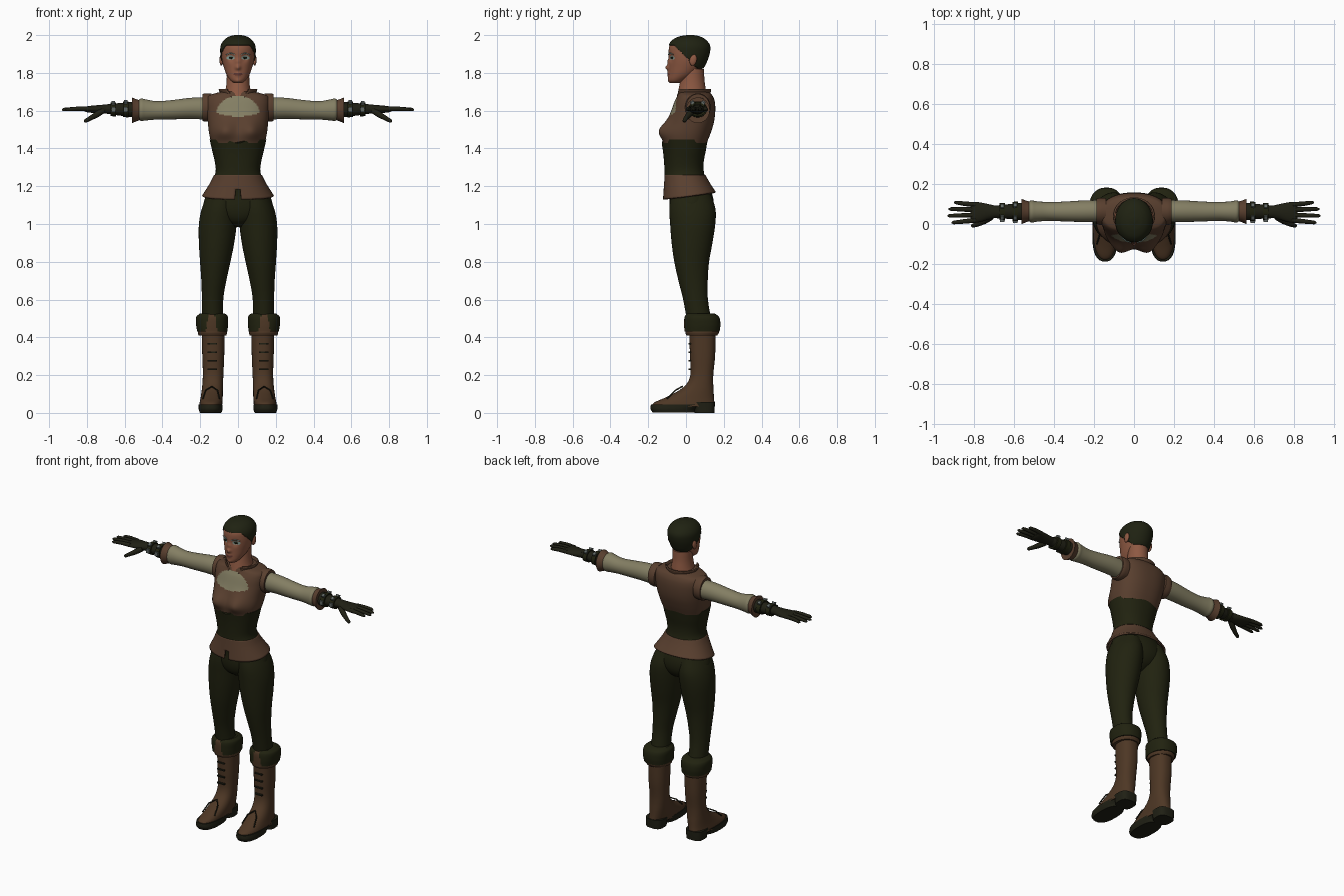
import bpy, bmesh, math
from mathutils import Matrix, Vector

if "Cube" in bpy.data.objects:
    bpy.data.objects.remove(bpy.data.objects["Cube"])
parts = []


def material(name, *rgb):
    m = bpy.data.materials.new(name)
    m.use_nodes = True
    m.diffuse_color = (*rgb, 1)
    bsdf = m.node_tree.nodes["Principled BSDF"]
    bsdf.inputs["Base Color"].default_value = (*rgb, 1)
    bsdf.inputs["Roughness"].default_value = .8
    return m


olive = material("dark olive cloth", .015, .016, .005)
black = material("dark glove leather", .014, .014, .007)
brown = material("vest leather", .1, .05, .028)
tan = material("boot leather", .075, .038, .018)
cream = material("cream shirt", .23, .21, .125)
skin = material("skin", .27, .1, .055)
hair_dark = material("hair", .014, .016, .006)
metal = material("buckle metal", .12, .14, .13)
paint_pale = material("pale face paint", .25, .36, .32)
lip_red = material("lips", .13, .04, .03)


def finish(name, bm, mat, mirror=False):
    """Turn a bmesh into a named object, optionally mirrored left to right."""
    bmesh.ops.recalc_face_normals(bm, faces=bm.faces)
    mesh = bpy.data.meshes.new(name)
    bm.to_mesh(mesh)
    bm.free()
    mesh.materials.append(mat)
    obj = bpy.data.objects.new(name, mesh)
    bpy.context.collection.objects.link(obj)
    if mirror:
        obj.modifiers.new("Mirror", "MIRROR").use_mirror_merge = False
    parts.append(obj)
    return obj


def smooth_rows(rows, steps):
    """Fill in rows along a smooth curve through the given ones."""
    def slope(i, k):
        a, b = rows[max(i - 1, 0)], rows[min(i + 1, len(rows) - 1)]
        return (b[k] - a[k]) / (b[0] - a[0])
    out = []
    for i in range(len(rows) - 1):
        p, q = rows[i], rows[i + 1]
        gap = q[0] - p[0]
        for s in range(steps):
            u = s / steps
            w = u * u * (3 - 2 * u)
            row = [p[0] + gap * u]
            for k in range(1, len(p)):
                bend = slope(i, k) * u * (1 - u) ** 2 - slope(i + 1, k) * u * u * (1 - u)
                row.append(p[k] * (1 - w) + q[k] * w + bend * gap)
            out.append(row)
    return out + [rows[-1]]


def skin_rings(bm, rings, caps=True):
    loops = [[bm.verts.new(p) for p in ring] for ring in rings]
    for a, b in zip(loops, loops[1:]):
        for i in range(len(a)):
            j = (i + 1) % len(a)
            bm.faces.new((a[i], a[j], b[j], b[i]))
    if caps:
        bm.faces.new(loops[0])
        bm.faces.new(loops[-1])


def loft(name, rows, mat, axis="z", seg=40, steps=4, caps=True, power=2, mirror=False):
    """Rows hold a position on the axis, then low and high bounds across it.
    A row of four is centred: height, half width, front, back."""
    rows = [(r[0], -r[1], r[1], r[2], r[3]) if len(r) == 4 else r for r in rows]
    rings = []
    for t, a0, a1, b0, b1 in smooth_rows(rows, steps):
        ring = []
        for i in range(seg):
            ang = math.tau * i / seg
            c, s = math.cos(ang), math.sin(ang)
            a = (a0 + a1) / 2 + (a1 - a0) / 2 * math.copysign(abs(c) ** (2 / power), c)
            b = (b0 + b1) / 2 + (b1 - b0) / 2 * math.copysign(abs(s) ** (2 / power), s)
            ring.append((a, b, t) if axis == "z" else (t, a, b))
        rings.append(ring)
    bm = bmesh.new()
    skin_rings(bm, rings, caps)
    return finish(name, bm, mat, mirror)


def tube(name, pts, radii, mat, seg=12, mirror=True):
    """Round tapered limb through a few points."""
    pts = [Vector(p) for p in pts]
    rings = []
    for i, (p, r) in enumerate(zip(pts, radii)):
        along = pts[min(i + 1, len(pts) - 1)] - pts[max(i - 1, 0)]
        turn = along.to_track_quat("Z", "Y")
        rings.append([p + turn @ Vector((r * math.cos(math.tau * k / seg), r * math.sin(math.tau * k / seg), 0))
                      for k in range(seg)])
    bm = bmesh.new()
    skin_rings(bm, rings)
    return finish(name, bm, mat, mirror)


def solid(name, centre, size, mat, round_=False, tilt=0, mirror=True):
    """Box, or ellipsoid when round_, with full sizes."""
    bm = bmesh.new()
    place = Matrix.Translation(centre) @ Matrix.Rotation(tilt, 4, "X") @ Matrix.Diagonal((*size, 1))
    if round_:
        bmesh.ops.create_uvsphere(bm, u_segments=20, v_segments=12, radius=.5, matrix=place)
    else:
        bmesh.ops.create_cube(bm, size=1, matrix=place)
    return finish(name, bm, mat, mirror)


def push(obj, centre, vec, radius):
    """Soft sculpting pull, applied on both sides."""
    for v in obj.data.vertices:
        near = Vector((abs(v.co.x), v.co.y, v.co.z)) - Vector(centre)
        v.co += Vector(vec) * math.exp(-(near.length / radius) ** 2)


def paint(obj, mat, rule):
    obj.data.materials.append(mat)
    for f in obj.data.polygons:
        if rule(*f.center):
            f.material_index = len(obj.data.materials) - 1


def cut(obj, rule):
    bm = bmesh.new()
    bm.from_mesh(obj.data)
    bmesh.ops.delete(bm, geom=[f for f in bm.faces if rule(*f.calc_center_median())], context="FACES")
    bm.to_mesh(obj.data)
    bm.free()


def thicken(obj, depth, offset=1):
    mod = obj.modifiers.new("Solidify", "SOLIDIFY")
    mod.thickness, mod.offset = depth, offset


# Head, sculpted face and close-cropped hair
head_rows = [(1.746, .022, -.082, -.03), (1.76, .04, -.092, 0), (1.79, .06, -.092, .05),
             (1.83, .075, -.091, .09), (1.87, .085, -.091, .11), (1.91, .089, -.092, .122),
             (1.945, .086, -.087, .122), (1.973, .068, -.066, .1), (1.989, .042, -.03, .07),
             (1.996, .012, .01, .035)]
head = loft("head", head_rows, skin, seg=112, steps=9)
push(head, (.036, -.085, 1.88), (0, .01, 0), .02)
push(head, (0, -.095, 1.86), (0, -.008, 0), .016)
push(head, (0, -.095, 1.828), (0, -.02, 0), .014)
push(head, (0, -.092, 1.793), (0, -.007, 0), .016)
push(head, (0, -.09, 1.755), (0, -.005, 0), .015)
paint(head, lip_red, lambda x, y, z: y < 0 and (x / .023) ** 2 + ((z - 1.793) / .007) ** 2 < 1)
paint(head, paint_pale, lambda x, y, z: y < 0 and ((abs(x) - .04) / .023) ** 2 + ((z - 1.88) / .011) ** 2 < 1)
hair = loft("hair", head_rows, hair_dark, seg=112, steps=9)
cut(hair, lambda x, y, z: z < max(min(1.945, 1.885 - y), 1.825))
thicken(hair, .005)
solid("eyes", (.037, -.074, 1.88), (.024, .016, .011), hair_dark, True)
tube("eyebrows", [(.016, -.093, 1.897), (.038, -.086, 1.905), (.062, -.067, 1.897)], [.002, .003, .002], paint_pale)
solid("ears", (.088, .038, 1.868), (.02, .038, .06), skin, True, -.2)
loft("neck", [(1.66, .08, -.05, .11), (1.71, .066, -.04, .105), (1.76, .06, -.03, .098), (1.82, .06, -.02, .095)], skin)

# Vest with bust, cream neckline panel, collar and armholes
vest = loft("vest", [(1.43, .142, -.118, .11), (1.48, .153, -.12, .13), (1.54, .16, -.1, .148),
                     (1.6, .166, -.078, .155), (1.65, .168, -.06, .152), (1.68, .155, -.045, .14),
                     (1.695, .11, -.04, .125), (1.702, .075, -.035, .11)], brown, seg=128, steps=9, power=2.4)
push(vest, (.075, -.12, 1.5), (0, -.036, 0), .055)
paint(vest, cream, lambda x, y, z: y < 0 and z > 1.568 + 1.5 * x * x
      and (x / .116) ** 2 + ((z - 1.58) / .098) ** 2 < 1)
collar = loft("collar", [(1.67, .088, -.052, .122), (1.69, .09, -.05, .125), (1.714, .1, -.052, .13)],
              brown, caps=False, seg=64)
cut(collar, lambda x, y, z: y < 0 and abs(x) < .03 + (z - 1.67) * .6)
thicken(collar, .008, 0)
loft("armholes", [(.14, -.005, .13, 1.545, 1.69), (.17, -.004, .13, 1.542, 1.692), (.188, .0, .126, 1.545, 1.688)],
     brown, "x", mirror=True)

# Corset and flared peplum with a front notch
corset = loft("corset", [(1.235, .132, -.114, .104), (1.28, .118, -.113, .094), (1.33, .123, -.115, .094),
                         (1.39, .137, -.12, .105), (1.447, .15, -.128, .115)], olive, seg=64, power=2.2)
for v in corset.data.vertices:
    v.co.z -= .02 * math.exp(-(v.co.x / .04) ** 2) * (v.co.y < 0)
peplum = loft("peplum", [(1.26, .127, -.113, .103), (1.22, .147, -.116, .122), (1.15, .19, -.122, .158)],
              brown, seg=96, steps=8, caps=False, power=2.2)
cut(peplum, lambda x, y, z: y < 0 and abs(x) < min((1.2 - z) * .7, .017))
for v in peplum.data.vertices:
    v.co.z += (v.co.y - .02) * .14 * (1.26 - v.co.z) / .11
thicken(peplum, .01, -1)

# Trousers
loft("hips", [(.985, .03, -.02, .06), (1.02, .11, -.065, .115), (1.08, .18, -.086, .145),
              (1.16, .166, -.088, .138), (1.25, .125, -.1, .09)], olive)
legs = loft("trouser_legs", [(.46, .078, .19, .01, .14), (.6, .078, .191, -.015, .116), (.7, .062, .194, -.04, .115),
                             (.8, .04, .201, -.062, .122), (.9, .02, .207, -.076, .14), (1, .007, .207, -.084, .155),
                             (1.08, .003, .192, -.088, .156), (1.16, .004, .16, -.08, .13)], olive, mirror=True)
cuffs = loft("trouser_cuffs", [(.43, .056, .216, -.008, .178), (.47, .053, .222, -.01, .182), (.51, .054, .22, -.007, .174),
                               (.527, .07, .2, .005, .15)], olive, seg=64, steps=6, mirror=True, power=2.3)
paint(cuffs, tan, lambda x, y, z: y < .05 and abs(x - .14) < .016 + (.527 - z) * .15)
loft("cuff_linings", [(.41, .062, .208, .002, .165), (.425, .058, .213, -.004, .174), (.44, .06, .21, 0, .172)],
     tan, mirror=True)

# Boots with soles, heels, lacing bars and stitched toe line
boots = loft("boots", [(.035, .084, .206, -.184, .15), (.055, .083, .203, -.168, .15), (.08, .081, .198, -.112, .148),
                       (.12, .08, .192, -.035, .146), (.16, .079, .188, .008, .144), (.21, .077, .186, .024, .145),
                       (.3, .073, .189, .021, .154), (.4, .071, .191, .018, .156), (.47, .07, .192, .015, .155)],
             tan, seg=56, power=2.3, mirror=True)
loft("soles", [(.002, .087, .203, -.176, .05), (.02, .082, .208, -.187, .06), (.045, .082, .208, -.186, .12)],
     black, power=2.5, mirror=True)
loft("heels", [(0, .09, .2, .045, .15), (.03, .088, .202, .04, .152), (.058, .086, .204, .03, .153)],
     black, power=3, mirror=True)
for k in range(4):
    solid("boot_lace_%d" % (k + 1), (.136, .02, .23 + k * .045), (.052, .014, .008), black)
tube("toe_seams", [(.098, -.1, .075), (.108, -.055, .12), (.138, -.02, .14), (.172, -.055, .12), (.186, -.1, .075)],
     [.004] * 5, black, seg=8)

# Shirt sleeves and flared leather wrist cuffs
loft("sleeves", [(.15, .01, .12, 1.552, 1.672), (.25, .01, .118, 1.556, 1.668), (.35, .013, .112, 1.554, 1.656),
                 (.43, .016, .11, 1.553, 1.65), (.49, .011, .114, 1.548, 1.66), (.515, .008, .118, 1.546, 1.664),
                 (.532, .02, .108, 1.557, 1.65)], cream, "x", mirror=True)
loft("wrist_cuffs", [(.522, .014, .112, 1.55, 1.656), (.542, .008, .118, 1.542, 1.662), (.562, -.001, .126, 1.534, 1.67)],
     brown, "x", mirror=True)

# Bracers with two buckled straps
loft("bracers", [(.54, .016, .108, 1.563, 1.648), (.62, .025, .1, 1.573, 1.641), (.71, .03, .09, 1.586, 1.632)],
     black, "x", mirror=True)
for label, x, r in (("inner", .595, .05), ("outer", .66, .044)):
    loft(label + "_straps", [(x - .014, .062 - r, .062 + r, 1.607 - r * .85, 1.607 + r * .85),
                             (x + .014, .063 - r, .061 + r, 1.607 - r * .82, 1.607 + r * .82)],
         olive, "x", mirror=True)
    for side in (-1, 1):
        solid(label + "_top_buckles", (x, .062 + side * r * .6, 1.607 + r * .74), (.018, .02, .016), metal, tilt=-side * .5)
    solid(label + "_front_buckles", (x, .061 - r, 1.607), (.022, .012, .026), metal)

# Gloved hands
loft("glove_palms", [(.695, .03, .092, 1.584, 1.634), (.73, .022, .1, 1.584, 1.63), (.77, .01, .108, 1.588, 1.627),
                     (.805, .006, .111, 1.593, 1.622), (.818, .012, .106, 1.6, 1.616)], black, "x", mirror=True)
for finger, y, tip in (("little", .096, .9), ("ring", .071, .927), ("middle", .045, .932), ("index", .019, .912)):
    spread = (y - .058) * .15
    tube(finger + "_fingers", [(.79, y, 1.609), (.85, y + spread, 1.61), (tip - .01, y + spread * 2, 1.606),
                               (tip, y + spread * 2, 1.604)], [.0125, .0115, .009, .004], black)
tube("thumbs", [(.715, .035, 1.6), (.75, .015, 1.578), (.785, -.002, 1.558), (.808, -.009, 1.545), (.814, -.01, 1.542)],
     [.016, .016, .012, .01, .004], black)

# Smooth shading with crisp edges
bpy.ops.object.select_all(action="DESELECT")
for obj in parts:
    obj.select_set(True)
bpy.context.view_layer.objects.active = parts[0]
bpy.ops.object.shade_smooth_by_angle(angle=math.radians(40))
